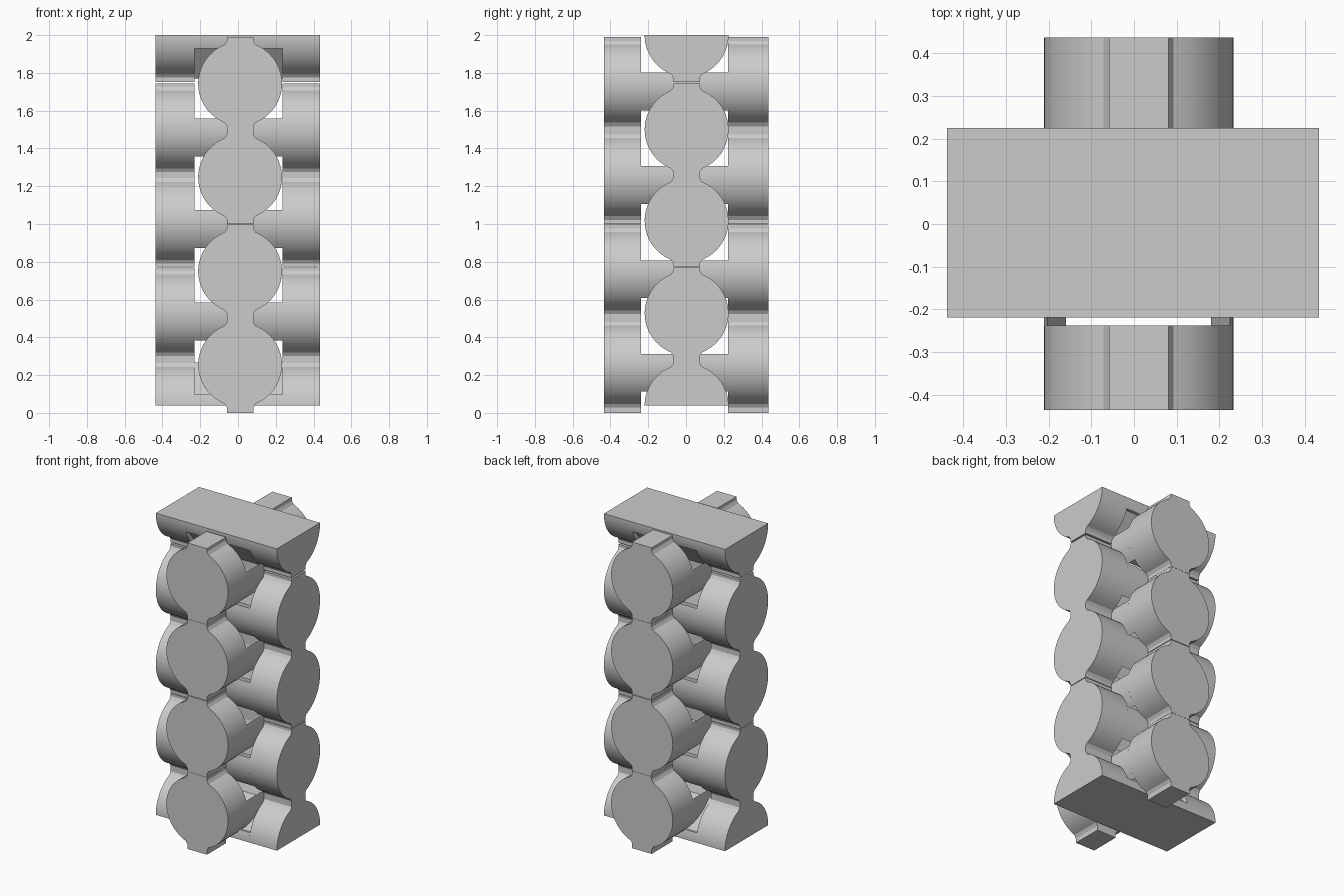
import bpy, bmesh, math

if "Cube" in bpy.data.objects:
    bpy.data.objects.remove(bpy.data.objects["Cube"])

R = 0.222      # log radius
NECK = 0.07    # half width of the flat contact ridge
HALF = 0.247   # half height including the ridges


def arc(lo, hi, n=20):
    """Points on the +side of the circle between two heights."""
    a0, a1 = math.asin(lo / R), math.asin(hi / R)
    return [(R * math.cos(a0 + (a1 - a0) * i / n),
             R * math.sin(a0 + (a1 - a0) * i / n)) for i in range(n + 1)]


def profile(lo=-HALF, hi=HALF):
    """Closed log outline, cut flat at the given heights."""
    zn = math.sqrt(R * R - NECK * NECK)
    side = arc(max(lo, -zn), min(hi, zn))
    if lo < -zn:
        side = [(NECK, lo), (NECK, -zn - 0.015), (NECK + 0.012, -zn + 0.004)] + side[1:]
    if hi > zn:
        side = side[:-1] + [(NECK + 0.012, zn - 0.004), (NECK, zn + 0.015), (NECK, hi)]
    return side + [(-u, z) for u, z in reversed(side)]


def add_prism(bm, pts, a, b, axis, off, zc):
    """Extrude an outline along x or y."""
    def place(u, z, t):
        return (t, u + off, z + zc) if axis == 'x' else (u + off, t, z + zc)
    p = [bm.verts.new(place(u, z, a)) for u, z in pts]
    q = [bm.verts.new(place(u, z, b)) for u, z in pts]
    n = len(pts)
    bm.faces.new(p)
    bm.faces.new(q[::-1])
    for i in range(n):
        j = (i + 1) % n
        bm.faces.new((p[i], q[i], q[j], p[j]))


def finish(bm, name):
    bmesh.ops.recalc_face_normals(bm, faces=bm.faces)
    me = bpy.data.meshes.new(name)
    bm.to_mesh(me)
    bm.free()
    ob = bpy.data.objects.new(name, me)
    bpy.context.collection.objects.link(ob)
    bpy.ops.object.select_all(action='DESELECT')
    bpy.context.view_layer.objects.active = ob
    ob.select_set(True)
    bpy.ops.object.shade_smooth_by_angle(angle=math.radians(25))


# end positions along each log: outer, inner, inner, outer
SPANS = {'x': (-0.438, -0.23, 0.235, 0.433), 'y': (-0.435, -0.238, 0.222, 0.437)}
OFFSET = {'x': 0.003, 'y': 0.011}


def log(name, axis, zc, lo=-HALF, hi=HALF):
    """Full log: two thick ends joined by thin side rails around the notch."""
    bm = bmesh.new()
    a, b, c, d = SPANS[axis]
    off = OFFSET[axis]
    for s, e in ((a, b), (c, d)):
        add_prism(bm, profile(lo, hi), s, e, axis, off, zc)
    rail = arc(-0.143, 0.058, 8)
    for sign in (1, -1):
        add_prism(bm, [(sign * u, z) for u, z in rail], b, c, axis, off, zc)
    finish(bm, name)


def half_log(name, zc, up):
    """Half log with a flat outer face, thin slab and tapered core in the notch."""
    bm = bmesh.new()
    a, b, c, d = SPANS['x']
    off = OFFSET['x']
    lo, hi = (0, HALF) if up > 0 else (-HALF, 0)
    for s, e in ((a, b), (c, d)):
        add_prism(bm, profile(lo, hi), s, e, 'x', off, zc)
    slab = profile(0, 0.06) if up > 0 else profile(-0.07, 0)
    add_prism(bm, slab, b, c, 'x', off, zc)
    core = [(-0.2, 0.06 * up), (0.2, 0.06 * up), (0.06, 0.23 * up), (-0.06, 0.23 * up)]
    add_prism(bm, core, b, c, 'x', off, zc)
    finish(bm, name)


# logs running front to back
for i, z in enumerate((0.255, 0.75, 1.248, 1.743)):
    log(f"cross_log_{i + 1}", 'y', z, lo=-0.255 if i == 0 else -HALF)

# logs running left to right
for i, z in enumerate((0.527, 1.017, 1.5)):
    log(f"side_log_{i + 1}", 'x', z, lo=-0.243, hi=0.243)

# flat half logs at bottom and top
half_log("bottom_half_log", 0.038, 1)
half_log("top_half_log", 2.0, -1)
